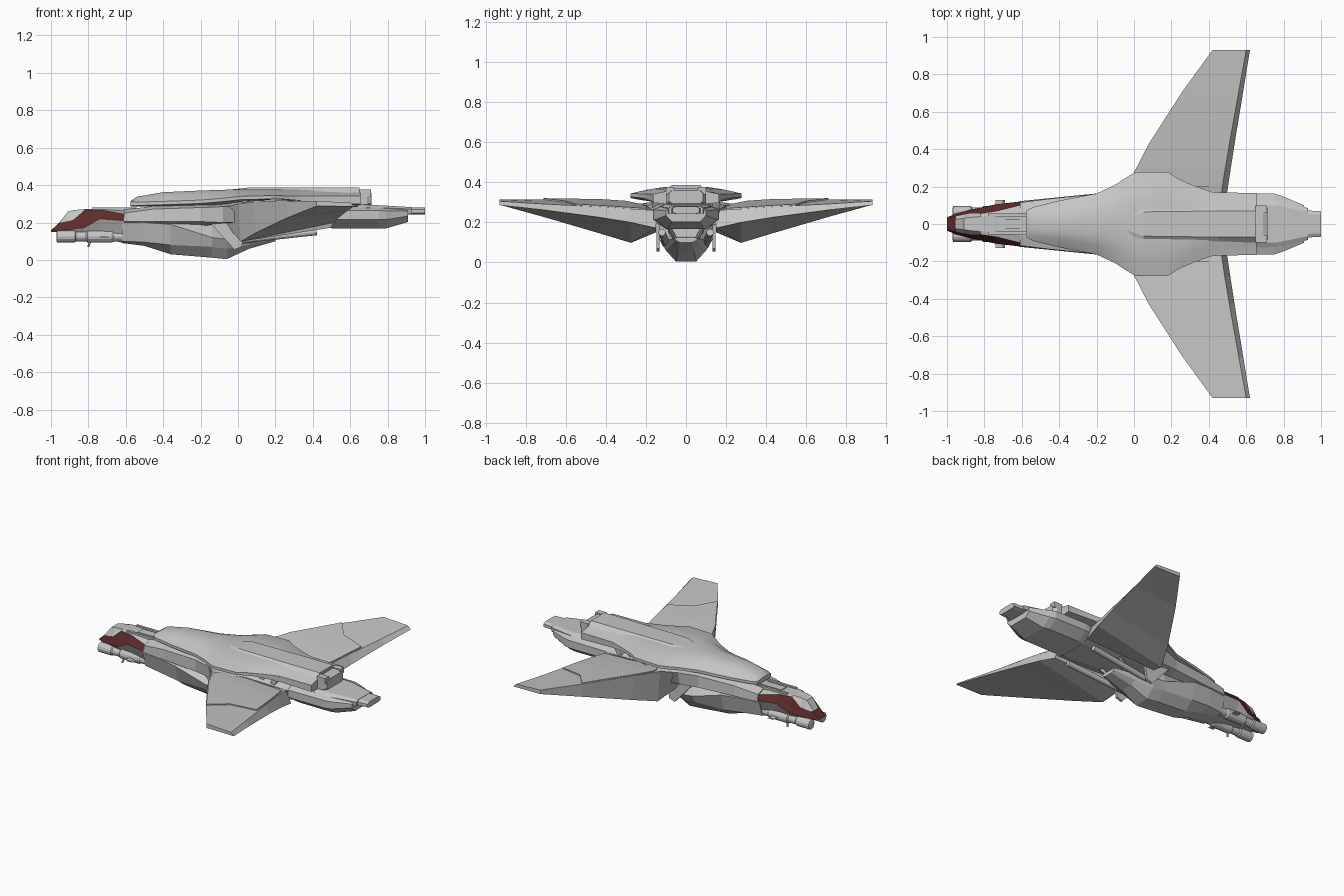
import bpy, bmesh, math
from mathutils import Vector


def material(name, rgb):
    m = bpy.data.materials.new(name)
    m.diffuse_color = (*rgb, 1)
    return m


GREY = material("light_grey", (0.56, 0.56, 0.56))
RED = material("dark_red", (0.115, 0.024, 0.024))


def skin(name, rings, smooth=False, red=None):
    """Join rings of points into a capped skin; red(section, strip) picks the painted faces."""
    bm = bmesh.new()
    vs = [[bm.verts.new(p) for p in r] for r in rings]
    n = len(rings[0])
    for i in range(len(vs) - 1):
        for j in range(n):
            k = (j + 1) % n
            f = bm.faces.new((vs[i][j], vs[i][k], vs[i + 1][k], vs[i + 1][j]))
            f.material_index = 1 if red and red(i, j) else 0
    bm.faces.new(vs[0])
    bm.faces.new(vs[-1])
    bmesh.ops.recalc_face_normals(bm, faces=bm.faces)
    me = bpy.data.meshes.new(name)
    bm.to_mesh(me)
    bm.free()
    me.materials.append(GREY)
    me.materials.append(RED)
    ob = bpy.data.objects.new(name, me)
    bpy.context.collection.objects.link(ob)
    if smooth:
        bpy.ops.object.select_all(action='DESELECT')
        bpy.context.view_layer.objects.active = ob
        ob.select_set(True)
        bpy.ops.object.shade_smooth_by_angle(angle=math.radians(25))
    return ob


def hull(name, sections, smooth=False, red=None):
    """Symmetric body from (x, half profile from top to bottom) sections."""
    rings = [[(x, y, z) for y, z in h] + [(x, -y, z) for y, z in reversed(h)]
             for x, h in sections]
    return skin(name, rings, smooth, red)


def box(name, x0, x1, y0, y1, z0, z1, lean=0):
    return skin(name, [[(x0, y0, z0), (x0, y1, z0), (x0 + lean, y1, z1), (x0 + lean, y0, z1)],
                       [(x1, y0, z0), (x1, y1, z0), (x1 + lean, y1, z1), (x1 + lean, y0, z1)]])


def tube(name, a, b, radii, n=12):
    """Round bar from a to b; radii is a list of (fraction, radius)."""
    a, b = Vector(a), Vector(b)
    d = b - a
    u = d.cross(Vector((0, 0, 1))).normalized()
    v = d.cross(u).normalized()
    rings = [[a + d * t + r * (u * math.cos(q) + v * math.sin(q))
              for q in [2 * math.pi * k / n for k in range(n)]] for t, r in radii]
    return skin(name, rings, True)


# Nose with painted side panels and tip
hull("nose", [
    (-1.0, [(.02, .158), (.03, .157), (.035, .155), (.02, .15)]),
    (-.955, [(.025, .2), (.04, .198), (.055, .156), (.04, .15)]),
    (-.91, [(.03, .258), (.05, .207), (.066, .161), (.05, .145)]),
    (-.88, [(.035, .266), (.056, .215), (.075, .166), (.055, .14)]),
    (-.82, [(.04, .272), (.056, .267), (.088, .173), (.06, .13)]),
    (-.74, [(.045, .272), (.068, .268), (.105, .22), (.06, .12)]),
    (-.61, [(.06, .262), (.1, .245), (.12, .21), (.06, .09)]),
], red=lambda i, j: j in (1, 5) or (i == 0 and j in (0, 6, 7)))

# Framing on top of the cockpit
for s in (-1, 1):
    box("cockpit_rail", -.78, -.54, s * .04, s * .055, .255, .28)
box("cockpit_hatch", -.72, -.55, -.028, .028, .255, .276)

# Upper fuselage under the shell
hull("upper_fuselage", [
    (-.61, [(.06, .268), (.115, .25), (.122, .205), (.09, .19)]),
    (-.45, [(.08, .288), (.135, .272), (.138, .205), (.09, .18)]),
    (-.2, [(.1, .297), (.16, .28), (.163, .205), (.09, .18)]),
    (-.08, [(.1, .3), (.2, .285), (.18, .2), (.09, .19)]),
    (.02, [(.1, .31), (.26, .29), (.2, .2), (.09, .19)]),
    (.2, [(.1, .3), (.2, .285), (.18, .2), (.09, .18)]),
    (.48, [(.1, .3), (.165, .26), (.165, .2), (.09, .17)]),
])

# Faceted belly
hull("belly", [
    (-.62, [(.09, .21), (.115, .2), (.085, .1), (.04, .09)]),
    (-.5, [(.1, .21), (.13, .2), (.105, .095), (.045, .075)]),
    (-.36, [(.1, .2), (.145, .19), (.115, .08), (.05, .03)]),
    (-.14, [(.1, .19), (.135, .12), (.105, .07), (.055, .012)]),
    (-.06, [(.08, .13), (.13, .11), (.1, .06), (.05, .004)]),
    (.06, [(.06, .125), (.1, .11), (.08, .08), (.04, .06)]),
    (.2, [(.04, .125), (.06, .12), (.05, .11), (.03, .1)]),
])

# Broad upper shell: x, half width, underside, rim and top heights
plan = [(-.575, .072, .285, .291, .315), (-.54, .09, .285, .291, .338),
        (-.4, .125, .286, .295, .362), (-.2, .163, .29, .302, .371),
        (-.1, .21, .296, .31, .374), (-.04, .25, .302, .316, .376),
        (.01, .278, .31, .322, .377), (.18, .278, .325, .326, .377),
        (.24, .24, .325, .325, .377), (.32, .205, .318, .318, .377),
        (.42, .17, .305, .306, .376), (.655, .165, .292, .298, .374)]
hull("upper_shell", [(x, [(.38 * w, zt), (.68 * w, .65 * zt + .35 * zr + .005),
                          (w, max(zr + .018, .342 if x > .1 else 0)),
                          (w, zr), (.6 * w, min(zb, zr - .004))])
                     for x, w, zb, zr, zt in plan], smooth=True)
hull("spine", [(-.07, [(.02, .373), (.075, .365)]), (.05, [(.065, .386), (.098, .365)]),
               (.45, [(.07, .387), (.098, .36)]), (.65, [(.07, .387), (.098, .36)])])

# Rear end of the shell
hull("shell_rear_block", [(.6, [(.085, .37), (.1, .355), (.1, .295), (.085, .285)]),
                          (.69, [(.085, .37), (.1, .355), (.1, .295), (.085, .285)]),
                          (.713, [(.07, .358), (.085, .345), (.085, .305), (.07, .295)])])
for s in (-1, 1):
    box("shell_rear_lug", .65, .71, s * .06, s * .1, .34, .376)
    for x in (.08, .17, .26, .35):
        box("shell_rib", x, x + .035, s * .13, s * .17, .27, .335, .04)

# Tail hull and tail block
hull("tail_hull", [
    (.4, [(.1, .285), (.155, .26), (.155, .22), (.09, .18)]),
    (.52, [(.11, .288), (.165, .265), (.165, .215), (.1, .167)]),
    (.75, [(.11, .284), (.163, .265), (.163, .215), (.1, .167)]),
    (.79, [(.105, .28), (.15, .262), (.15, .215), (.09, .168)]),
    (.91, [(.07, .274), (.1, .26), (.1, .235), (.07, .203)])])
hull("tail_deck", [(.64, [(.1, .296), (.125, .28), (.125, .25)]),
                   (.76, [(.1, .292), (.125, .278), (.12, .25)]),
                   (.93, [(.065, .282), (.085, .272), (.085, .245)])])
hull("tail_block", [(.88, [(.055, .28), (.075, .27), (.075, .25), (.055, .243)]),
                    (1.0, [(.05, .28), (.068, .27), (.068, .25), (.05, .243)])])

# Wings: stations of y, then leading top, trailing top, trailing bottom, leading bottom as x, z
STATIONS = [(.15, (-.11, .275), (.465, .26), (.495, .172), (-.03, .15)),
            (.275, (0, .3), (.484, .268), (.514, .2), (.015, .098)),
            (.43, (.08, .31), (.51, .278), (.538, .225), (.095, .145)),
            (.71, (.26, .314), (.56, .292), (.584, .262), (.268, .227)),
            (.93, (.42, .315), (.6, .306), (.62, .286), (.42, .288))]


def wing_top(x, y):
    for a, b in zip(STATIONS, STATIONS[1:]):
        if y <= b[0]:
            t = (y - a[0]) / (b[0] - a[0])
            (x0, z0), (x1, z1) = [[p + (q - p) * t for p, q in zip(a[k], b[k])] for k in (1, 2)]
            return z0 + (z1 - z0) * (x - x0) / (x1 - x0)


# Raised inner wing panel, as front and rear edge at each station
PANEL = [(.2, .06, .46), (.3, .025, .482), (.43, .085, .505), (.55, .163, .522),
         (.6, .195, .36), (.71, .262, .268)]
for s in (-1, 1):
    skin("wing", [[(x, s * y, z) for x, z in pts] for y, *pts in STATIONS])
    skin("wing_inner_panel", [[(x, s * y, wing_top(x, y) + h)
                               for x, h in ((a, -.004), (a, .007), (b, .007), (b, -.004))]
                              for y, a, b in PANEL])
    # Struts, fins and pipes beside the belly
    skin("belly_fin", [[(x, s * y, z) for x, z in ((-.15, .2), (-.02, .055), (.02, .07), (.04, .2))]
                       for y in (.132, .148)])
    tube("belly_pipe", (-.04, s * .1, .1), (.42, s * .12, .15), [(0, .018), (1, .018)])
    tube("rear_strut", (.1, s * .05, .11), (.2, s * .1, .2), [(0, .012), (1, .012)], 6)
    # Nose guns
    tube("gun", (-.97, s * .063, .125), (-.62, s * .063, .125),
         [(0, .024), (.01, .032), (.28, .032), (.3, .026), (.45, .026), (.47, .033),
          (.85, .033), (.88, .026), (1, .026)], 14)
    box("gun_mount", -.82, -.64, s * .04, s * .07, .13, .19)
    box("gun_fin", -.73, -.69, s * .085, s * .128, .118, .126, -.01)
    tube("gun_pin", (-.79, s * .065, .1), (-.8, s * .075, .07), [(0, .006), (1, .006)], 6)
